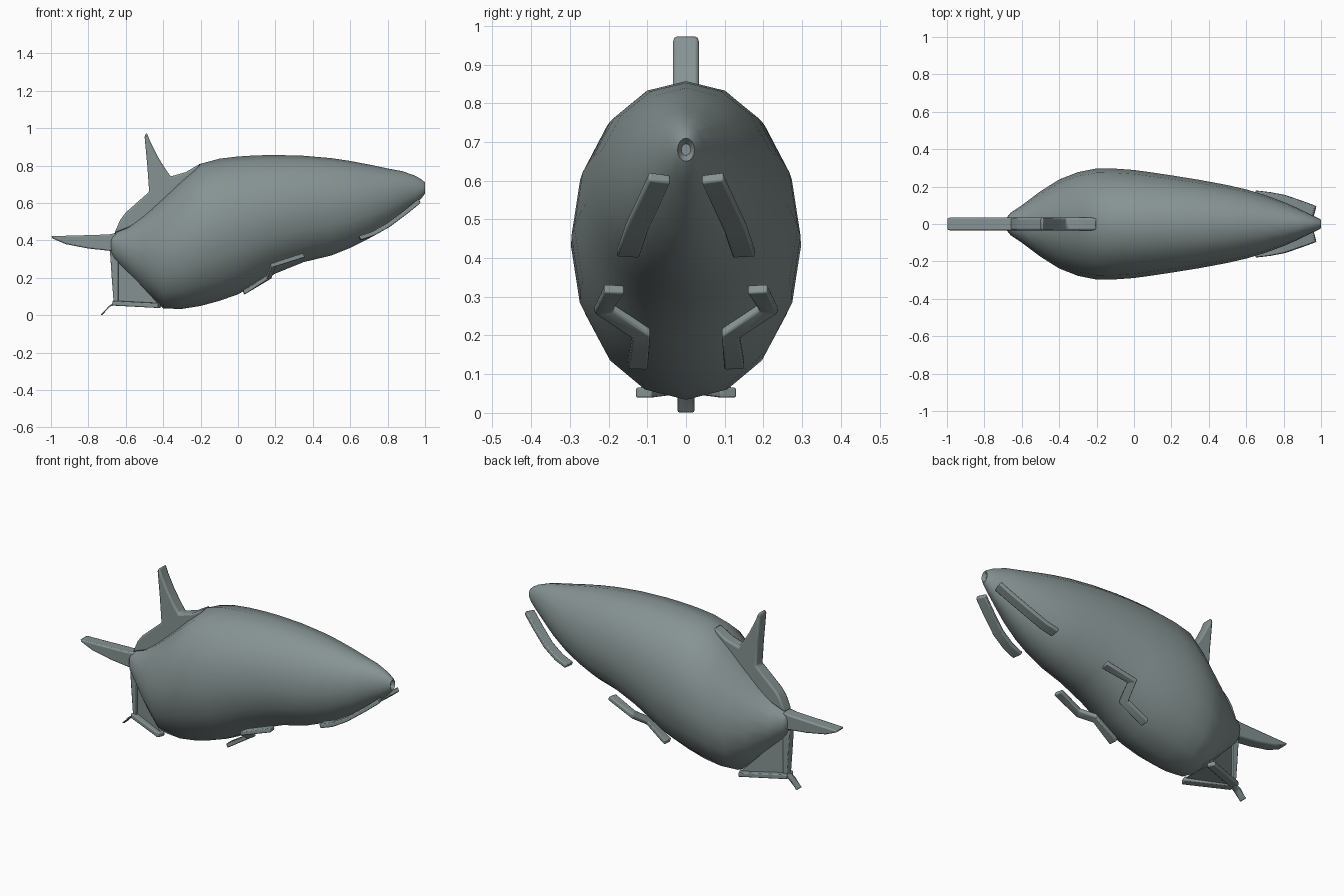
import bpy, bmesh, math
from mathutils import Vector

cube = bpy.data.objects.get("Cube")
if cube:
    bpy.data.objects.remove(cube)

grey = bpy.data.materials.new("slate_grey")
grey.use_nodes = True
colour = (0.24, 0.29, 0.29, 1)
grey.diffuse_color = colour
grey.node_tree.nodes["Principled BSDF"].inputs["Base Color"].default_value = colour


def finish(name, bm, bevel=0, angle=40):
    bmesh.ops.recalc_face_normals(bm, faces=bm.faces)
    mesh = bpy.data.meshes.new(name)
    bm.to_mesh(mesh)
    bm.free()
    mesh.materials.append(grey)
    obj = bpy.data.objects.new(name, mesh)
    bpy.context.collection.objects.link(obj)
    if bevel:
        mod = obj.modifiers.new("soft_edges", 'BEVEL')
        mod.width = bevel
        mod.segments = 2
        mod.limit_method = 'ANGLE'
    bpy.ops.object.select_all(action='DESELECT')
    obj.select_set(True)
    bpy.context.view_layer.objects.active = obj
    bpy.ops.object.shade_smooth_by_angle(angle=math.radians(angle))
    return obj


def loft(bm, rings):
    """Skin a list of equal point rings and cap both ends."""
    loops = [[bm.verts.new(p) for p in ring] for ring in rings]
    n = len(loops[0])
    for a, b in zip(loops, loops[1:]):
        for i in range(n):
            j = (i + 1) % n
            bm.faces.new((a[i], a[j], b[j], b[i]))
    bm.faces.new(loops[0])
    bm.faces.new(loops[-1])


def slab(name, profile, half, bevel):
    """Upright plate from a side outline, centred on y = 0."""
    bm = bmesh.new()
    loft(bm, [[(x, y, z) for x, z in profile] for y in (-half, half)])
    return finish(name, bm, bevel)


def bar(name, path, width, thick, normal, bevel=0.005):
    """Flat bar with mitred corners along a path."""
    pts = [Vector(p) for p in path]
    up = Vector(normal).normalized()
    rings = []
    for i, p in enumerate(pts):
        before = (p - pts[i - 1]).normalized() if i else None
        after = (pts[i + 1] - p).normalized() if i < len(pts) - 1 else None
        along = (before or after) + (after or before)
        side = along.cross(up).normalized() * width / 2
        lift = up * thick / 2
        rings.append([p + side + lift, p - side + lift, p - side - lift, p + side - lift])
    bm = bmesh.new()
    loft(bm, rings)
    return finish(name, bm, bevel)


# Body: elliptical sections as x, top, bottom, half width
sections = [
    (-.68, .43, .33, .035), (-.66, .44, .3, .06), (-.6, .465, .235, .1),
    (-.5, .54, .13, .175), (-.4, .63, .036, .238), (-.3, .725, .034, .277),
    (-.2, .81, .05, .297), (-.1, .837, .077, .296), (0, .849, .112, .289),
    (.1, .855, .168, .275), (.2, .857, .223, .26), (.35, .853, .284, .236),
    (.5, .84, .32, .208), (.6, .825, .36, .185), (.7, .806, .41, .155),
    (.8, .785, .475, .118), (.88, .77, .54, .083), (.95, .745, .595, .048),
    (.985, .724, .63, .032), (1, .71, .65, .022), (.98, .695, .665, .012)]
SIDES = 16
bm = bmesh.new()
loft(bm, [[(x, w * math.cos(a), (t + b) / 2 + (t - b) / 2 * math.sin(a))
           for a in (math.tau * k / SIDES for k in range(SIDES))]
          for x, t, b, w in sections])
finish("body", bm, angle=45)

# Dorsal ridge with its tall spine
slab("dorsal_spine", [
    (-.66, .44), (-.63, .51), (-.6, .55), (-.475, .66), (-.485, .8), (-.5, .96),
    (-.488, .976), (-.47, .93), (-.43, .85), (-.39, .785), (-.36, .742),
    (-.28, .765), (-.2, .812), (-.25, .72), (-.45, .52)], .034, .014)

# Rear tail spine
slab("tail_spine", [
    (-.65, .44), (-.69, .432), (-.85, .427), (-1, .423), (-.99, .41),
    (-.92, .38), (-.8, .357), (-.69, .345), (-.65, .34)], .034, .01)

# Lower tail: central strut, downward spike and side webs
slab("tail_strut", [
    (-.64, .35), (-.685, .35), (-.675, .2), (-.665, .07), (-.735, .004),
    (-.725, 0), (-.69, .045), (-.64, .06)], .022, .008)
bm = bmesh.new()
web = [bm.verts.new(p) for p in (
    (-.675, 0, .33), (-.665, 0, .06), (-.42, .11, .055), (-.42, -.11, .055))]
for trio in ((0, 1, 2), (0, 1, 3), (0, 2, 3), (1, 2, 3)):
    bm.faces.new([web[i] for i in trio])
finish("tail_web", bm)

# Paired belly bars on each side
for name, s in (("left", 1), ("right", -1)):
    bar(name + "_tail_rod", [(-.665, s * .01, .065), (-.42, s * .11, .052)],
        .045, .026, (0, 0, 1))
    front = [(.965, .068, .608), (.9, .092, .555), (.8, .127, .48),
             (.72, .142, .435), (.65, .15, .412)]
    bar(name + "_front_bar", [(x, s * y, z) for x, y, z in front],
        .058, .024, (.5, 0, -1))
    middle = [(.35, .185, .32), (.19, .213, .27), (.165, .115, .205), (.03, .125, .122)]
    bar(name + "_belly_bar", [(x, s * y, z) for x, y, z in middle],
        .052, .024, (.35, 0, -1))
